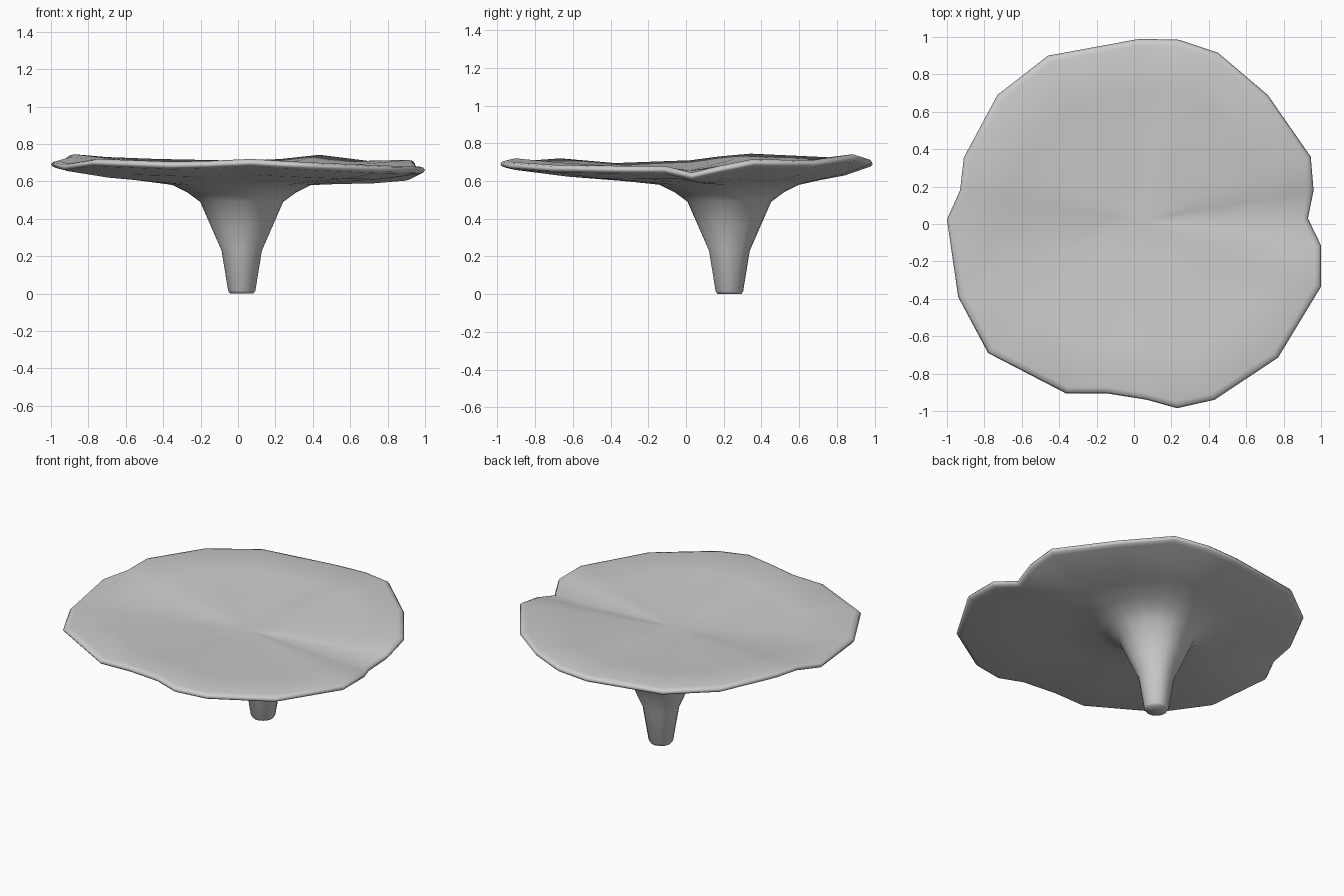
import bpy, bmesh
from mathutils import Vector

if "Cube" in bpy.data.objects:
    bpy.data.objects.remove(bpy.data.objects["Cube"])

# rim outline of the cap: x, y, height at mid thickness
RIM = [(.93, .03, .625), (.96, .18, .66), (.945, .36, .695), (.715, .69, .69),
       (.45, .915, .722), (.24, .985, .70), (.03, .99, .69), (-.46, .90, .70),
       (-.73, .69, .71), (-.91, .355, .725), (-.93, .18, .71), (-1, .025, .69),
       (-.94, -.39, .675), (-.78, -.69, .70), (-.365, -.905, .685),
       (-.15, -.905, .69), (.07, -.94, .70), (.23, -.985, .69),
       (.43, -.94, .68), (.77, -.715, .665), (1, -.335, .66), (1, -.115, .66)]
RIM = [Vector(p) for p in RIM]
STEM = Vector((.02, .23, 0))
MID = Vector((.05, .02, .655))

bm = bmesh.new()
rings = []


def ring(points):
    rings.append([bm.verts.new(p) for p in points])


def toward(center, s, dz):
    pts = []
    for p in RIM:
        q = center.lerp(p, s)
        q.z = p.z + dz
        pts.append(q)
    return pts


def around_stem(r, z):
    pts = []
    for p in RIM:
        d = p - STEM
        d.z = 0
        q = STEM + d.normalized() * r
        q.z = z
        pts.append(q)
    return pts


# slightly dished top
for s in (.2, .45, .72):
    ring([MID.lerp(p + Vector((0, 0, .015)), s) for p in RIM])
# rounded rim
ring(toward(MID, .965, .02))
ring(toward(MID, .99, .013))
ring(toward(MID, 1, 0))
ring(toward(MID, .99, -.013))
ring(toward(MID, .965, -.021))
# underside sweeping into the trumpet stem
inner = around_stem(.37, .58)
for s, k in ((.38, .18), (.72, .5)):
    pts = []
    for p, q in zip(RIM, inner):
        v = p.lerp(q, s)
        v.z = (p.z - .024) * (1 - s) + q.z * s + .012 * k - .006
        pts.append(v)
    ring(pts)
ring(inner)
for r, z in ((.29, .54), (.222, .49), (.165, .36), (.108, .23), (.073, .015), (.062, 0)):
    ring(around_stem(r, z))

n = len(RIM)
for a, b in zip(rings, rings[1:]):
    for i in range(n):
        j = (i + 1) % n
        bm.faces.new((a[i], b[i], b[j], a[j]))
# close the top centre and the foot
top = bm.verts.new(MID)
for i in range(n):
    bm.faces.new((top, rings[0][i], rings[0][(i + 1) % n]))
bm.faces.new(rings[-1])
bmesh.ops.recalc_face_normals(bm, faces=bm.faces[:])

mesh = bpy.data.meshes.new("mushroom")
bm.to_mesh(mesh)
bm.free()
obj = bpy.data.objects.new("mushroom_cap_and_stem", mesh)
bpy.context.collection.objects.link(obj)
for f in mesh.polygons:
    f.use_smooth = True
